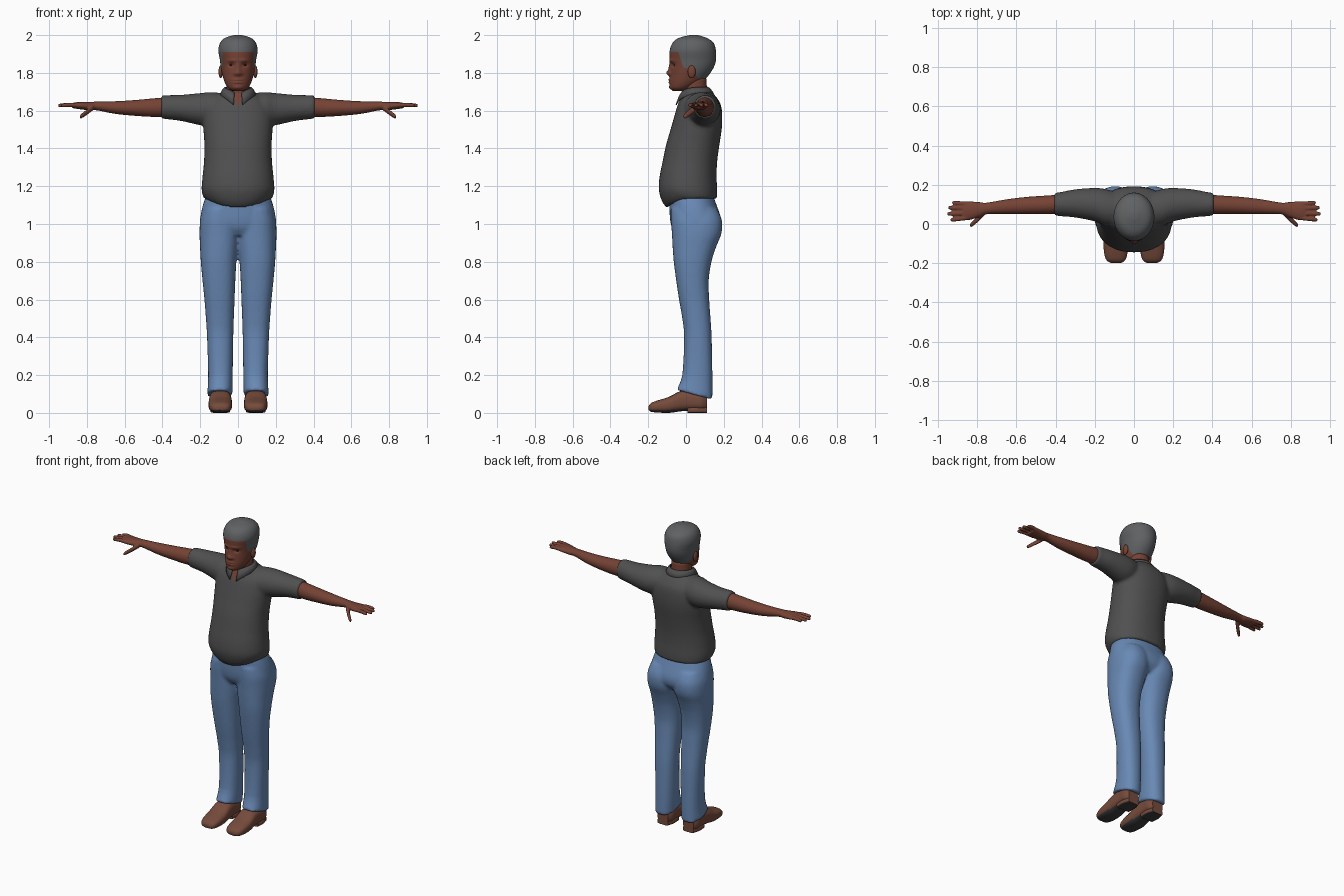
import bpy, bmesh
from math import sin, cos, pi, exp, copysign
from mathutils import Matrix, Vector

cube = bpy.data.objects.get("Cube")
if cube:
    bpy.data.objects.remove(cube, do_unlink=True)


def material(name, r, g, b):
    m = bpy.data.materials.new(name)
    m.use_nodes = True
    m.diffuse_color = (r, g, b, 1)
    node = m.node_tree.nodes["Principled BSDF"]
    node.inputs["Base Color"].default_value = (r, g, b, 1)
    node.inputs["Roughness"].default_value = 0.8
    return m


SKIN = material("brown skin", .18, .055, .035)
HAIR = material("grey hair", .115, .12, .125)
SHIRT = material("charcoal shirt", .08, .08, .08)
DENIM = material("blue denim", .14, .25, .46)
SHOE = material("brown leather", .18, .07, .045)
SOLE = material("dark sole", .045, .045, .045)
EYE = material("dark eye", .03, .012, .01)


def refine(rings, steps):
    """Smooth interpolation through the given rings."""
    out = []
    for i in range(len(rings) - 1):
        a, b = rings[max(i - 1, 0)], rings[i]
        c, d = rings[i + 1], rings[min(i + 2, len(rings) - 1)]
        for k in range(steps):
            t = k / steps
            out.append([q + t / 2 * (r - p + t * (2*p - 5*q + 4*r - s + t * (3*q - p - 3*r + s)))
                        for p, q, r, s in zip(a, b, c, d)])
    return out + [rings[-1]]


def loft(bm, axis, rings, n=32, power=2, steps=4):
    """Rings hold a position on the axis, then low and high limits on the other two."""
    i = "xyz".index(axis)
    u, v = [j for j in range(3) if j != i]
    rows = []
    for t, a0, a1, b0, b1 in refine(rings, steps):
        row = []
        for k in range(n):
            c, s = cos(2 * pi * k / n), sin(2 * pi * k / n)
            co = [t, t, t]
            co[u] = (a0 + a1) / 2 + (a1 - a0) / 2 * copysign(abs(c) ** (2 / power), c)
            co[v] = (b0 + b1) / 2 + (b1 - b0) / 2 * copysign(abs(s) ** (2 / power), s)
            row.append(bm.verts.new(co))
        rows.append(row)
    for lo, hi in zip(rows, rows[1:]):
        for k in range(n):
            bm.faces.new((lo[k], lo[(k + 1) % n], hi[(k + 1) % n], hi[k]))
    bm.faces.new(rows[0])
    bm.faces.new(rows[-1])


def symmetric(rings):
    return [(z, -w, w, y0, y1) for z, w, y0, y1 in rings]


def mirror_x(bm):
    copy = bmesh.ops.duplicate(bm, geom=bm.verts[:] + bm.edges[:] + bm.faces[:])["geom"]
    verts = [g for g in copy if isinstance(g, bmesh.types.BMVert)]
    bmesh.ops.scale(bm, vec=(-1, 1, 1), verts=verts)


def ellipsoid(bm, centre, size):
    m = Matrix.Translation(centre) @ Matrix.Diagonal((*size, 1))
    bmesh.ops.create_uvsphere(bm, u_segments=20, v_segments=12, radius=1, matrix=m)


def finish(bm, name, mats, voxel=0, smooth=4):
    bmesh.ops.recalc_face_normals(bm, faces=bm.faces[:])
    mesh = bpy.data.meshes.new(name)
    bm.to_mesh(mesh)
    bm.free()
    for m in mats:
        mesh.materials.append(m)
    ob = bpy.data.objects.new(name, mesh)
    bpy.context.collection.objects.link(ob)
    for p in mesh.polygons:
        p.use_smooth = True
    if voxel:
        r = ob.modifiers.new("blend", "REMESH")
        r.mode, r.voxel_size, r.use_smooth_shade = "VOXEL", voxel, True
        s = ob.modifiers.new("soften", "SMOOTH")
        s.factor, s.iterations = 0.5, smooth
    return ob


def sharpen(ob):
    bpy.ops.object.select_all(action="DESELECT")
    ob.select_set(True)
    bpy.context.view_layer.objects.active = ob
    bpy.ops.object.shade_smooth_by_angle(angle=0.8)


# Trousers: two legs with slanted hems, blended into the hips
bm = bmesh.new()
loft(bm, "z", [
    (.07, .03, .163, -.05, .14), (.2, .028, .158, -.02, .14), (.4, .025, .164, -.01, .136),
    (.5, .022, .17, -.02, .13), (.6, .018, .178, -.037, .123), (.7, .014, .188, -.052, .12),
    (.8, .008, .197, -.065, .135), (.88, -.002, .201, -.071, .16), (.95, -.01, .204, -.075, .188),
    (1.02, -.01, .2, -.08, .19), (1.08, 0, .18, -.08, .165)], power=2.3)
for v in bm.verts:
    if v.co.z < .2:
        v.co.z += (.2 - v.co.z) * .4 * (.14 - v.co.y) / .19
mirror_x(bm)
loft(bm, "z", symmetric([(.94, .17, -.05, .15), (.98, .198, -.075, .18), (1.03, .2, -.085, .185),
                         (1.1, .186, -.088, .162), (1.16, .165, -.09, .14)]), n=48, power=2.3)
finish(bm, "trousers", [DENIM], .01)

# Shirt: sleeves and body with a hem that dips at the front
bm = bmesh.new()
loft(bm, "x", [(.06, .0, .15, 1.55, 1.69), (.14, -.01, .177, 1.52, 1.698), (.2, .013, .184, 1.523, 1.693),
               (.3, .033, .177, 1.545, 1.684), (.38, .04, .162, 1.555, 1.682),
               (.408, .043, .16, 1.558, 1.68)])
mirror_x(bm)
body = bmesh.new()
loft(bm, "z", symmetric([
    (1.085, .178, -.102, .165), (1.12, .188, -.127, .165), (1.18, .193, -.144, .165),
    (1.25, .188, -.14, .162), (1.33, .18, -.124, .165), (1.42, .178, -.105, .177),
    (1.5, .183, -.082, .189), (1.57, .185, -.062, .192), (1.63, .17, -.044, .185),
    (1.67, .13, -.026, .162), (1.7, .08, -.012, .137), (1.715, .06, 0, .12)]), n=48, power=2.2)
body.free()
for v in bm.verts:
    if v.co.z < 1.2:
        lift = min(1, (v.co.x / .17) ** 2 + max(0, v.co.y) / .15)
        v.co.z += (1.2 - v.co.z) * .42 * lift
shirt = finish(bm, "shirt", [SHIRT], .01)

# Collar folded round the neck, open at the front
bm = bmesh.new()
rows = []
for k in range(41):
    t = k / 20 - 1
    a, f = pi / 2 + t * pi * .92, abs(t) ** 4
    c, s = cos(a), sin(a)
    rows.append([bm.verts.new((.07 * c, .045 + .07 * s, 1.724 - .03 * f)),
                 bm.verts.new((.081 * c, .045 + .084 * s, 1.712 - .04 * f)),
                 bm.verts.new((.094 * c, .045 + .1 * s, 1.69 - .06 * f))])
for p, q in zip(rows, rows[1:]):
    for j in range(2):
        bm.faces.new((p[j], q[j], q[j + 1], p[j + 1]))
collar = finish(bm, "collar", [SHIRT])
solid = collar.modifiers.new("cloth", "SOLIDIFY")
solid.thickness, solid.offset = .007, 0

# Bare skin in the neck opening, laid on the shirt
bm = bmesh.new()
rows = []
for j in range(9):
    f = j / 8
    rows.append([bm.verts.new(((k / 4 - 1) * (.002 + .028 * f), -.055 + .035 * f, 1.62 + .08 * f))
                 for k in range(9)])
for lo, hi in zip(rows, rows[1:]):
    for k in range(8):
        bm.faces.new((lo[k], lo[k + 1], hi[k + 1], hi[k]))
opening = finish(bm, "neck_opening", [SKIN])
wrap = opening.modifiers.new("lay", "SHRINKWRAP")
wrap.target, wrap.wrap_mode, wrap.offset = shirt, "ABOVE_SURFACE", .003

# Arms and hands
bm = bmesh.new()
loft(bm, "x", [
    (.37, .052, .15, 1.568, 1.672), (.45, .05, .145, 1.567, 1.665), (.55, .05, .138, 1.573, 1.656),
    (.65, .05, .126, 1.583, 1.65), (.75, .05, .109, 1.602, 1.648), (.79, .035, .112, 1.602, 1.646),
    (.84, .02, .116, 1.608, 1.646), (.875, .02, .115, 1.613, 1.642)])


def digit(points, r):
    loft(bm, "x", [(x, y - r * s, y + r * s, z - r * s, z + r * s)
                   for (x, y, z), s in zip(points, (1, 1, .85, .4))], n=12)


for base, tip, reach in ((.103, .108, .928), (.08, .083, .947), (.055, .052, .952), (.031, .022, .936)):
    mid = (base + tip) / 2
    digit([(.85, base, 1.628), (.89, mid, 1.631), (reach - .008, tip, 1.628), (reach, tip, 1.627)], .0115)
digit([(.765, .055, 1.618), (.8, .022, 1.592), (.828, -.002, 1.572), (.838, -.008, 1.566)], .015)
mirror_x(bm)
finish(bm, "arms", [SKIN], .005, 2)

# Neck
bm = bmesh.new()
loft(bm, "z", symmetric([(1.62, .06, -.02, .12), (1.7, .062, -.018, .112), (1.77, .062, -.02, .108)]))
finish(bm, "neck", [SKIN])

# Head: egg shape with soft facial relief
bm = bmesh.new()
loft(bm, "z", symmetric([
    (1.704, .028, -.068, 0), (1.72, .052, -.083, .035), (1.75, .07, -.087, .085),
    (1.79, .083, -.084, .122), (1.83, .091, -.082, .147), (1.87, .096, -.086, .159),
    (1.92, .104, -.086, .158), (1.96, .094, -.07, .145), (1.985, .069, -.038, .11),
    (2, .022, .02, .065)]), n=64, steps=10)
relief = [  # offset from centre, height, spread across, spread up, depth
    (0, 1.8, .014, .016, -.02), (0, 1.83, .011, .02, -.009), (.017, 1.795, .008, .008, -.007),
    (.035, 1.842, .016, .011, .012), (.03, 1.866, .025, .008, -.005), (0, 1.764, .024, .005, -.007),
    (0, 1.749, .022, .005, -.007), (0, 1.722, .022, .011, -.006)]
for v in bm.verts:
    if v.co.y < 0:
        x, z = abs(v.co.x), v.co.z
        v.co.y += sum(d * exp(-((x - cx) / sx) ** 2 - ((z - cz) / sz) ** 2)
                      for cx, cz, sx, sz, d in relief)
# Hairline cut across the head, from forehead to nape
line = [(-.2, 1.915), (-.04, 1.91), (-.015, 1.83), (.045, 1.81), (.075, 1.745), (.3, 1.735)]
for (y0, z0), (y1, z1) in zip(line, line[1:]):
    bmesh.ops.bisect_plane(bm, geom=bm.verts[:] + bm.edges[:] + bm.faces[:], dist=.0001,
                           plane_co=(0, y0, z0), plane_no=Vector((0, z0 - z1, y1 - y0)).normalized())
for f in bm.faces:
    c = f.calc_center_median()
    for (y0, z0), (y1, z1) in zip(line, line[1:]):
        if y0 <= c.y < y1:
            f.material_index = int(c.z > z0 + (z1 - z0) * (c.y - y0) / (y1 - y0))
finish(bm, "head", [SKIN, HAIR])

# Ears and eyes
for name, mat, centre, size in (("ears", SKIN, (.092, .03, 1.806), (.011, .021, .034)),
                                ("eyes", EYE, (.035, -.06, 1.842), (.011, .007, .005))):
    bm = bmesh.new()
    ellipsoid(bm, centre, size)
    mirror_x(bm)
    finish(bm, name, [mat])

# Shoes with heels; the undersides are dark
bm = bmesh.new()
loft(bm, "y", [
    (-.198, .065, .12, .015, .035), (-.185, .045, .14, .006, .052), (-.15, .034, .152, .002, .066),
    (-.09, .031, .156, 0, .085), (-.03, .034, .153, .008, .115), (.03, .038, .15, .012, .12),
    (.08, .038, .15, .012, .11), (.11, .055, .133, .015, .095)], power=2.7)
loft(bm, "y", [(.008, .045, .143, 0, .03), (.06, .042, .146, 0, .03), (.11, .055, .133, 0, .03)], power=5)
mirror_x(bm)
bmesh.ops.recalc_face_normals(bm, faces=bm.faces[:])
for f in bm.faces:
    f.material_index = int(f.normal.z < -.7)
sharpen(finish(bm, "shoes", [SHOE, SOLE]))
